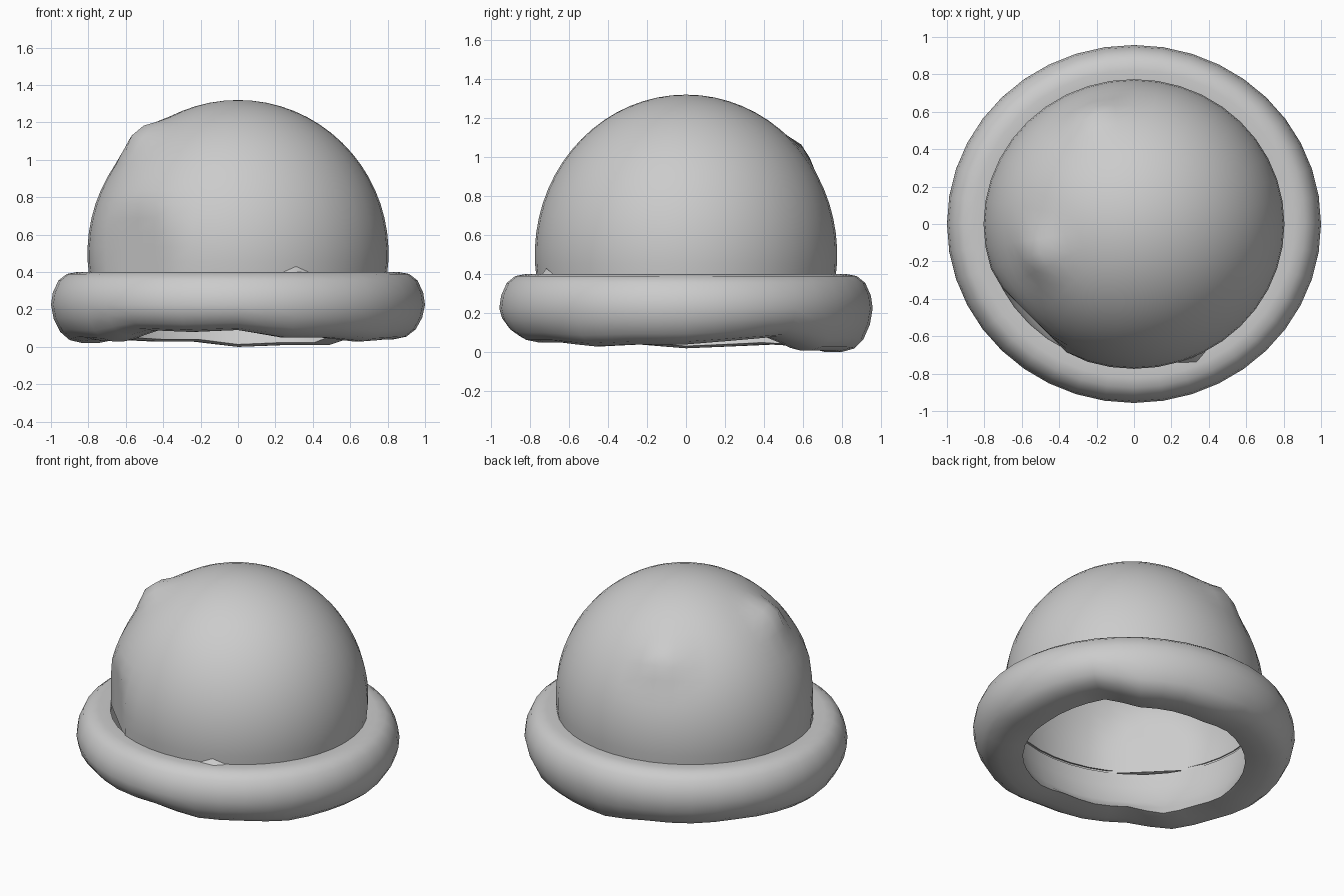
import bpy, bmesh
from math import sin, cos, pi, sqrt, exp, radians
from mathutils import Vector

if "Cube" in bpy.data.objects:
    bpy.data.objects.remove(bpy.data.objects["Cube"])

SEG = 40


def make_object(name, bm, angle=40):
    bmesh.ops.recalc_face_normals(bm, faces=bm.faces)
    mesh = bpy.data.meshes.new(name)
    bm.to_mesh(mesh)
    bm.free()
    ob = bpy.data.objects.new(name, mesh)
    bpy.context.collection.objects.link(ob)
    bpy.ops.object.select_all(action='DESELECT')
    ob.select_set(True)
    bpy.context.view_layer.objects.active = ob
    bpy.ops.object.shade_smooth_by_angle(angle=radians(angle))
    return ob


def loft(bm, rings):
    loops = [[bm.verts.new(p) for p in ring] for ring in rings]
    for a, b in zip(loops, loops[1:]):
        for i in range(SEG):
            j = (i + 1) % SEG
            bm.faces.new((a[i], a[j], b[j], b[i]))
    return loops


# Crown: thin dome, with a pressed-in side and two soft lumps
LUMPS = [(Vector((-0.50, -0.15, 1.10)), 0.06), (Vector((-0.22, 0.57, 1.01)), 0.05)]


def dome_point(a, e):
    p = Vector((0.805 * cos(e) * cos(a), 0.775 * cos(e) * sin(a), 0.5 + 0.82 * sin(e)))
    side = Vector((-0.7071, -0.7071, 0))
    over = p.dot(side) - 0.74
    if over > 0:
        p -= side * over
    out = (p - Vector((0, 0, 0.5))).normalized()
    for centre, amount in LUMPS:
        p += out * amount * exp(-((p - centre).length / 0.12) ** 2)
    return p


bm = bmesh.new()
E0, ROWS = -0.15, 18
rings = [[dome_point(2 * pi * i / SEG, E0 + (pi / 2 - E0) * k / ROWS) for i in range(SEG)]
         for k in range(ROWS)]
loops = loft(bm, rings)
top = bm.verts.new((0, 0, 1.32))
for i in range(SEG):
    bm.faces.new((loops[-1][i], loops[-1][(i + 1) % SEG], top))
make_object("crown", bm)

# Rolled brim: rounded profile whose underside height wavers around the ring
BOTTOM = [.04, .06, .08, .01, .01, 0, .03, .03, .04, .03,
          .02, .04, .03, .09, .08, .09, .05, .05, .03, .04]
# radius, height, how much the wavy underside affects the point
PROFILE = [(.79, .395, 0), (.86, .400, 0), (.915, .39, 0), (.96, .355, 0), (.99, .29, 0),
           (1.0, .225, 0), (.985, .155, .35), (.95, .09, .7), (.90, .05, .9),
           (.83, .035, 1), (.75, .035, 1), (.69, .045, .9),
           (.72, .10, .4), (.75, .16, 0), (.78, .28, 0), (.79, .38, 0)]


def brim_point(i, r, z, w):
    a = 2 * pi * i / SEG
    t = i * len(BOTTOM) / SEG
    k, f = int(t), t - int(t)
    low = BOTTOM[k] * (1 - f) + BOTTOM[(k + 1) % len(BOTTOM)] * f
    return (r * cos(a), r * 0.957 * sin(a), z + w * (low - 0.035))


bm = bmesh.new()
loft(bm, [[brim_point(i, *p) for i in range(SEG)] for p in PROFILE])
make_object("brim", bm, 50)

# Small raised tuft where the crown meets the brim
bm = bmesh.new()
pts = [(.22, -.745, .39), (.40, -.67, .39), (.34, -.745, .39), (.31, -.715, .43)]
v = [bm.verts.new(p) for p in pts]
for f in ((0, 2, 3), (2, 1, 3), (1, 0, 3)):
    bm.faces.new([v[i] for i in f])
make_object("seam_tuft", bm)
